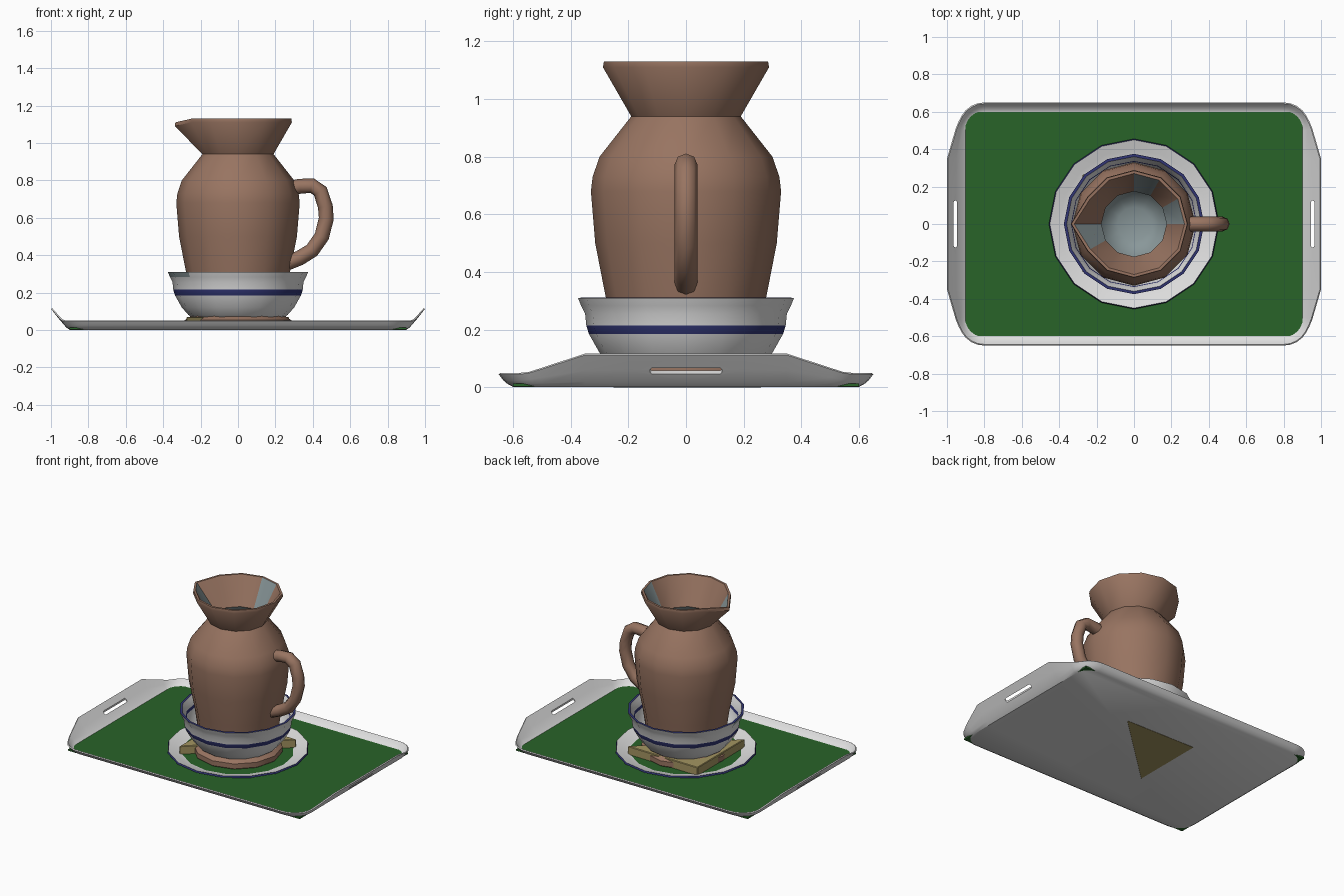
import bpy, bmesh, math
from mathutils import Vector

if "Cube" in bpy.data.objects:
    bpy.data.objects.remove(bpy.data.objects["Cube"])


def mat(name, rgb):
    m = bpy.data.materials.new(name)
    m.diffuse_color = (*rgb, 1)
    m.use_nodes = True
    m.node_tree.nodes["Principled BSDF"].inputs["Base Color"].default_value = m.diffuse_color
    return m


CLAY = mat("clay brown", (.315, .175, .12))
WHITE = mat("off white", (.74, .74, .74))
BLUE = mat("dark blue", (.03, .035, .17))
GREEN = mat("tray green", (.022, .125, .022))
GLAZE = mat("grey glaze", (.25, .31, .32))
BREAD = mat("toast tan", (.37, .30, .12))


def finish(name, bm, mats, angle=40):
    bmesh.ops.remove_doubles(bm, verts=bm.verts, dist=1e-5)
    bmesh.ops.recalc_face_normals(bm, faces=bm.faces)
    me = bpy.data.meshes.new(name)
    bm.to_mesh(me)
    bm.free()
    for m in mats:
        me.materials.append(m)
    ob = bpy.data.objects.new(name, me)
    bpy.context.collection.objects.link(ob)
    bpy.ops.object.select_all(action='DESELECT')
    bpy.context.view_layer.objects.active = ob
    ob.select_set(True)
    if angle:
        bpy.ops.object.shade_smooth_by_angle(angle=math.radians(angle))
    return ob


def lathe(profile, sides, colour=lambda i, j: 0):
    """Revolve (r, z) points; colour(segment, side) gives the material slot."""
    bm = bmesh.new()
    rings = []
    for r, z in profile:
        if r == 0:
            rings.append([bm.verts.new((0, 0, z))] * sides)
        else:
            rings.append([bm.verts.new((r * math.cos(math.tau * j / sides),
                                        r * math.sin(math.tau * j / sides), z)) for j in range(sides)])
    for i in range(len(rings) - 1):
        for j in range(sides):
            k = (j + 1) % sides
            quad = [rings[i][j], rings[i][k], rings[i + 1][k], rings[i + 1][j]]
            f = bm.faces.new(list(dict.fromkeys(quad)))
            f.material_index = colour(i, j)
    return bm


def rounded_rect(hx, hy, r, n=6):
    """Rounded rectangle outline with extra points along the short ends."""
    pts = []
    for s in (1, -1):
        pts += [(s * hx, s * y) for y in (-.35, -.2, 0, .2, .35)]
        for cx, a0 in ((hx - r, 0), (r - hx, 90)):
            for k in range(n + 1):
                a = math.radians(a0 + 90 * k / n)
                pts.append((s * (cx + r * math.cos(a)), s * (hy - r + r * math.sin(a))))
    return pts


def prism(outline, z0, z1):
    bm = bmesh.new()
    face = bm.faces.new([bm.verts.new((x, y, z0)) for x, y in outline])
    new = bmesh.ops.extrude_face_region(bm, geom=[face])
    bmesh.ops.translate(bm, vec=(0, 0, z1 - z0), verts=[v for v in new["geom"] if isinstance(v, bmesh.types.BMVert)])
    return bm


# Tray: floor and flared rim that rises at the two handle ends
bm = bmesh.new()
loops = []
for hx, hy, r, z, lift in ((.90, .60, .10, .001, 0), (.917, .62, .12, .012, .1),
                           (.927, .635, .13, .025, .5), (.94, .65, .14, .045, 1)):
    ring = []
    for x, y in rounded_rect(hx, hy, r):
        t = min(1, max(0, (.58 - abs(y)) / .23))
        t = t * t * (3 - 2 * t) * lift
        ring.append(bm.verts.new((x + math.copysign(.06 * t, x), y, z + .067 * t)))
    loops.append(ring)
bm.faces.new(loops[0])
for a, b in zip(loops, loops[1:]):
    for j in range(len(a)):
        k = (j + 1) % len(a)
        bm.faces.new((a[j], a[k], b[k], b[j]))
tray = finish("tray", bm, [WHITE], None)
mod = tray.modifiers.new("thickness", 'SOLIDIFY')
mod.thickness = .008
mod.offset = -1
bpy.ops.object.modifier_apply(modifier=mod.name)

# Slots through the raised ends, cut with a stadium-shaped prism
for side in (-1, 1):
    pts = []
    for k in range(14):
        a = math.tau * k / 14 + math.pi / 14
        pts.append((side * (.955 + .009 * math.cos(a)), math.copysign(.116, math.sin(a)) + .009 * math.sin(a)))
    cutter = finish("slot_cutter", prism(pts, 0, .2), [], None)
    cutter.hide_render = True
    bpy.context.view_layer.objects.active = tray
    mod = tray.modifiers.new("slot", 'BOOLEAN')
    mod.operation = 'DIFFERENCE'
    mod.solver = 'EXACT'
    mod.object = cutter
    bpy.ops.object.modifier_apply(modifier=mod.name)
    bpy.data.objects.remove(cutter)
bpy.ops.object.select_all(action='DESELECT')
tray.select_set(True)
bpy.ops.object.shade_smooth_by_angle(angle=math.radians(35))

# Green tray floor (its square corners show under the rim)
finish("tray_floor", prism([(-.9, -.6), (.9, -.6), (.9, .6), (-.9, .6)], .002, .013), [GREEN], None)

# Plate with blue edge
plate = [(0, .009), (.345, .009), (.40, .026), (.45, .042), (.455, .031), (.40, .014), (.345, .003), (0, .003)]
finish("plate", lathe(plate, 16, lambda i, j: int(i == 3)), [WHITE, BLUE])

# Triangular toast, reaching down to the table plane
bm = prism([(-.275, -.26), (.275, .255), (-.275, .265)], 0, .07)
bmesh.ops.bevel(bm, geom=bm.edges[:], offset=.004, segments=1, affect='EDGES')
finish("toast", bm, [BREAD], None)

# Bowl with blue band, blue rim, an inner band and a glaze fleck at the lip
bowl = [(0, .03), (.16, .03), (.23, .055), (.265, .08), (.30, .12), (.337, .185), (.346, .215),
        (.35, .255), (.364, .283), (.375, .31), (.36, .311), (.347, .285), (.337, .255), (.333, .235),
        (.32, .185), (.28, .12), (.2, .07), (0, .06)]
finish("bowl", lathe(bowl, 16, lambda i, j: 1 if i in (5, 9, 12) else 2 if i == 8 and j in (8, 9) else 0),
       [WHITE, BLUE, GLAZE])

# Jug with glazed inside; glaze streaks run up the inner flare
jug = [(0, .002), (.27, .002), (.285, .018), (.285, .052), (.25, .075), (.245, .1), (.262, .2), (.278, .31),
       (.315, .5), (.33, .68), (.324, .73), (.30, .8), (.19, .94), (.288, 1.11), (.285, 1.13),
       (.27, 1.13), (.175, .945), (.275, .8), (.305, .68), (.25, .3), (.17, .16), (.13, .12), (.09, .1), (0, .1)]
bm = lathe(jug, 12, lambda i, j: int(i >= 16 or (i == 15 and j in (0, 2, 6))))
for v in bm.verts:  # spout
    if v.co.z > 1.05 and v.co.x < 0 and abs(v.co.y) < .01:
        v.co.x -= .05
        v.co.z -= .02
finish("jug", bm, [CLAY, GLAZE])

# Jug handle: round tube along a curved path
path = [(.27, .755), (.33, .768), (.395, .772), (.44, .742), (.467, .66), (.472, .595),
        (.448, .5), (.395, .425), (.33, .385), (.255, .355)]
bm = bmesh.new()
rings = []
for i, (x, z) in enumerate(path):
    p, q = path[max(i - 1, 0)], path[min(i + 1, len(path) - 1)]
    t = Vector((q[0] - p[0], 0, q[1] - p[1])).normalized()
    side = Vector((t.z, 0, -t.x))
    rings.append([bm.verts.new(Vector((x, 0, z)) + .04 * (math.cos(a) * side + math.sin(a) * Vector((0, 1, 0))))
                  for a in (math.tau * k / 8 for k in range(8))])
for a, b in zip(rings, rings[1:]):
    for j in range(8):
        k = (j + 1) % 8
        bm.faces.new((a[j], a[k], b[k], b[j]))
bm.faces.new(rings[0])
bm.faces.new(rings[-1])
finish("jug_handle", bm, [CLAY], 50)
